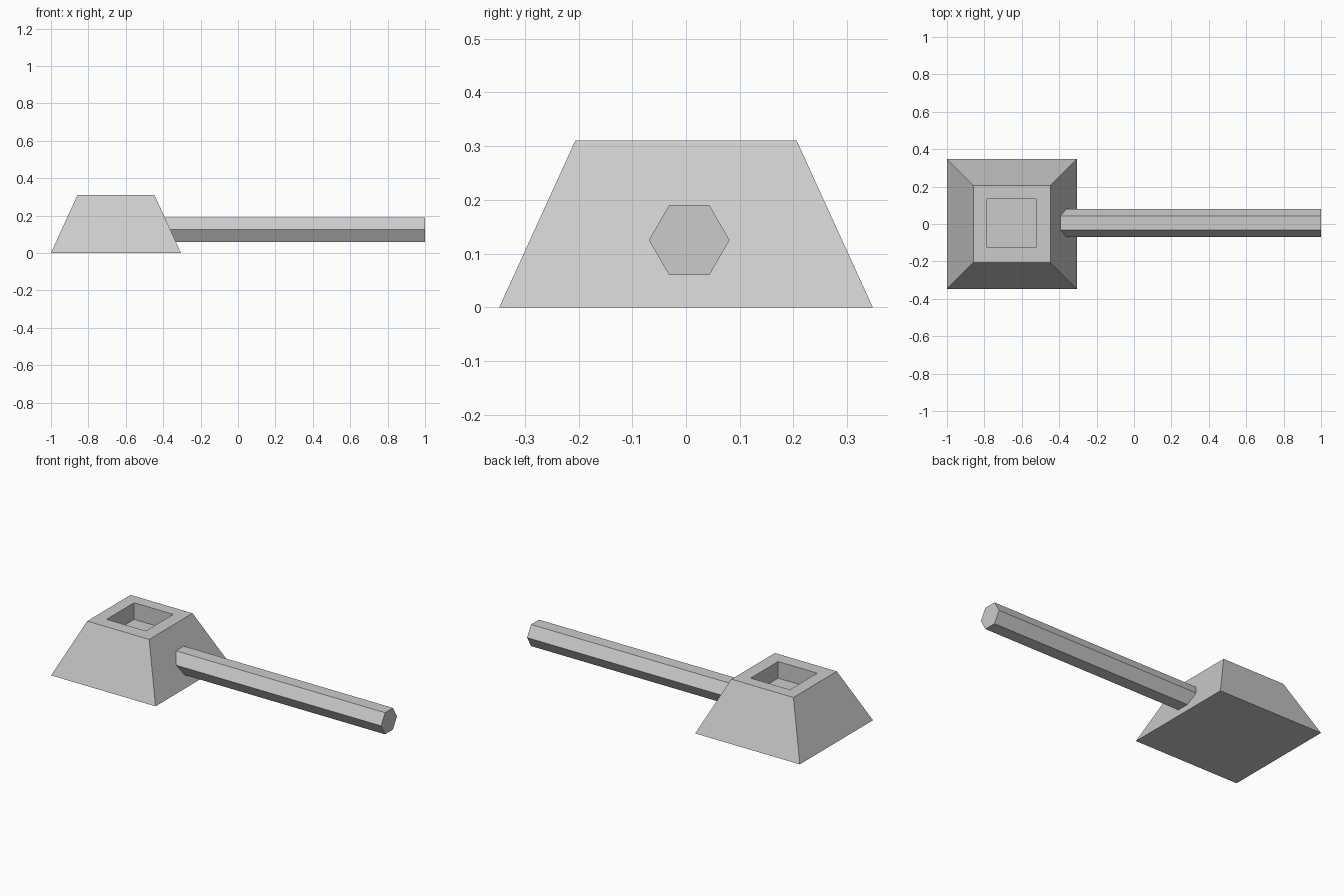
import bpy, bmesh, math
from mathutils import Matrix, Vector

if "Cube" in bpy.data.objects:
    bpy.data.objects.remove(bpy.data.objects["Cube"])


def add_object(name, bm):
    bmesh.ops.recalc_face_normals(bm, faces=bm.faces)
    mesh = bpy.data.meshes.new(name)
    bm.to_mesh(mesh)
    bm.free()
    obj = bpy.data.objects.new(name, mesh)
    bpy.context.collection.objects.link(obj)
    return obj


# Hammer head: tapered block with a square recess in the top
CX, HEIGHT, BASE, TOP, RECESS, DEPTH = -0.6525, 0.31, 0.3475, 0.206, 0.099, 0.10
bm = bmesh.new()
bmesh.ops.create_cone(bm, cap_ends=True, segments=4,
                      radius1=BASE * math.sqrt(2), radius2=TOP * math.sqrt(2), depth=HEIGHT,
                      matrix=Matrix.Translation((CX, 0, HEIGHT / 2)) @ Matrix.Rotation(math.pi / 4, 4, 'Z'))
top = max(bm.faces, key=lambda f: f.calc_center_median().z)
bmesh.ops.inset_region(bm, faces=[top], thickness=TOP - RECESS)
bmesh.ops.translate(bm, verts=top.verts, vec=(-0.002, 0.004, 0))
floor = bmesh.ops.extrude_discrete_faces(bm, faces=[top])["faces"][0]
bmesh.ops.translate(bm, verts=floor.verts, vec=Vector((0, 0, -DEPTH)))
add_object("hammer_head", bm)

# Handle: hexagonal rod sunk into the sloping side of the head
START, END, RADIUS = -0.45, 1.0, 0.075
bm = bmesh.new()
bmesh.ops.create_cone(bm, cap_ends=True, segments=6,
                      radius1=RADIUS, radius2=RADIUS, depth=END - START,
                      matrix=Matrix.Translation(((START + END) / 2, 0.006, 0.125))
                      @ Matrix.Rotation(math.pi / 2, 4, 'Y') @ Matrix.Rotation(math.pi / 6, 4, 'Z'))
# Turn the rod so its flats lie on top and bottom
if max(v.co.z for v in bm.verts) > 0.125 + RADIUS * 0.95:
    bmesh.ops.rotate(bm, verts=bm.verts, cent=(0, 0.006, 0.125),
                     matrix=Matrix.Rotation(math.pi / 6, 3, 'X'))
add_object("handle", bm)
